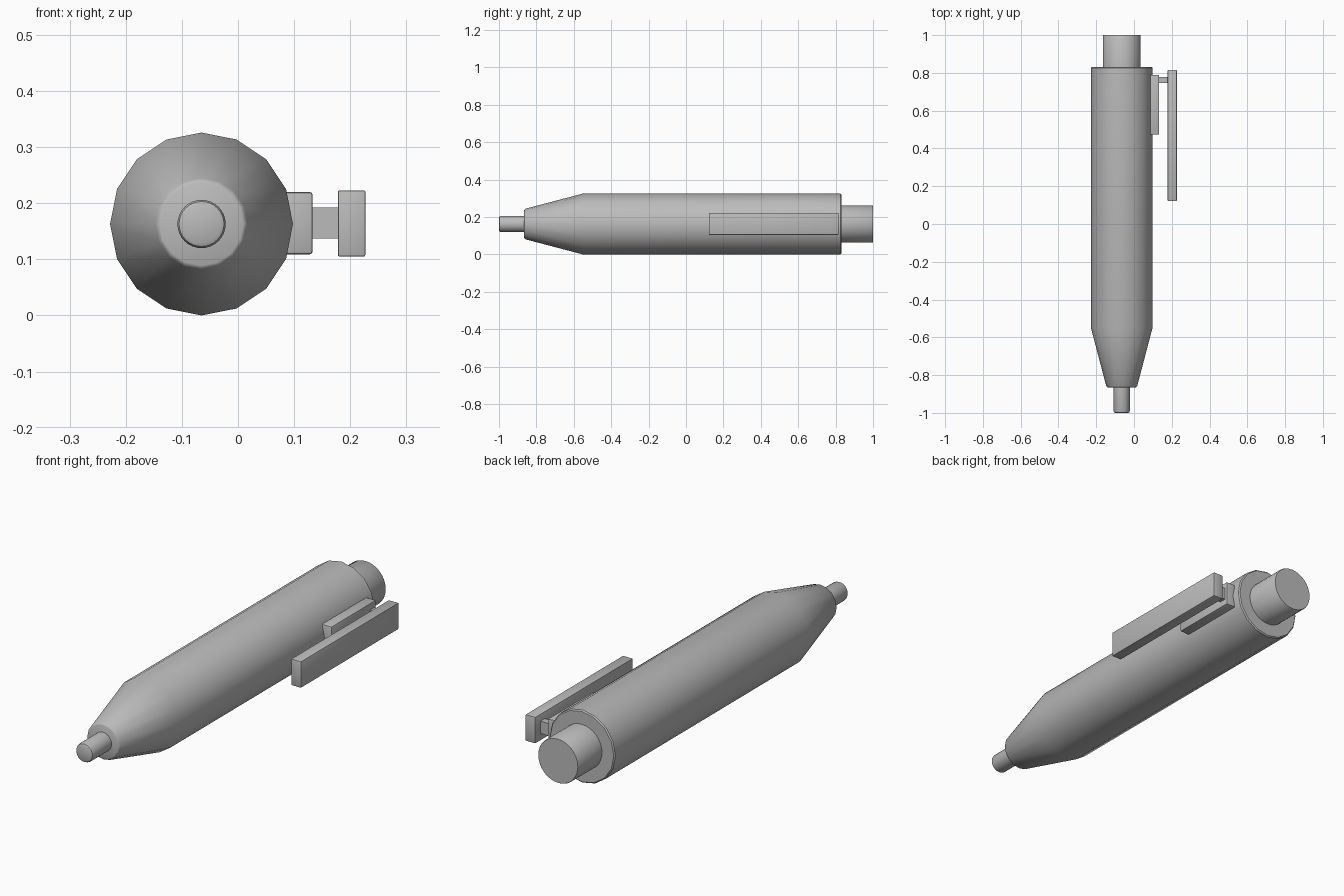
import bpy, bmesh, math
from mathutils import Vector

cube = bpy.data.objects.get("Cube")
if cube:
    bpy.data.objects.remove(cube, do_unlink=True)

AXIS_X, AXIS_Z = -0.065, 0.163

grey = bpy.data.materials.new("plain grey")
grey.use_nodes = True
grey.diffuse_color = (0.5, 0.5, 0.5, 1)
grey.node_tree.nodes["Principled BSDF"].inputs["Base Color"].default_value = (0.5, 0.5, 0.5, 1)


def finish(name, bm, angle):
    bmesh.ops.recalc_face_normals(bm, faces=bm.faces)
    mesh = bpy.data.meshes.new(name)
    bm.to_mesh(mesh)
    bm.free()
    mesh.materials.append(grey)
    obj = bpy.data.objects.new(name, mesh)
    bpy.context.collection.objects.link(obj)
    bpy.ops.object.select_all(action="DESELECT")
    obj.select_set(True)
    bpy.context.view_layer.objects.active = obj
    bpy.ops.object.shade_smooth_by_angle(angle=math.radians(angle))
    return obj


def turned(name, profile, sides):
    """Capped solid turned about the pen's long axis from (y, radius) pairs."""
    bm = bmesh.new()
    rings = []
    for y, r in profile:
        angles = [math.tau * i / sides for i in range(sides)]
        rings.append([bm.verts.new((AXIS_X + r * math.sin(a), y, AXIS_Z + r * math.cos(a)))
                      for a in angles])
    for a, b in zip(rings, rings[1:]):
        for i in range(sides):
            j = (i + 1) % sides
            bm.faces.new((a[i], a[j], b[j], b[i]))
    bm.faces.new(rings[0])
    bm.faces.new(rings[-1])
    return finish(name, bm, 40)


def block(name, low, high, bevel):
    """Box between two corners with slightly softened edges."""
    low, high = Vector(low), Vector(high)
    bm = bmesh.new()
    bmesh.ops.create_cube(bm, size=1)
    for v in bm.verts:
        v.co = (low + high) / 2 + v.co * (high - low)
    if bevel:
        bmesh.ops.bevel(bm, geom=bm.edges[:], offset=bevel, segments=2,
                        profile=0.5, affect="EDGES")
    return finish(name, bm, 30)


# Barrel with tapered front
turned("barrel", [(-0.865, 0.074), (-0.863, 0.078), (-0.858, 0.082), (-0.55, 0.163),
                  (0.826, 0.163), (0.831, 0.158)], 16)

# Writing tip and push button
turned("tip", [(-1.0, 0.034), (-0.997, 0.040), (-0.99, 0.043), (-0.84, 0.043)], 32)
turned("push_button", [(0.8, 0.1), (0.997, 0.1), (1.0, 0.098)], 32)

# Pocket clip: mount on the barrel, short link, long plate
block("clip_mount", (0.06, 0.473, 0.109), (0.133, 0.79, 0.22), 0.005)
block("clip_link", (0.125, 0.747, 0.137), (0.185, 0.778, 0.192), 0)
block("clip_plate", (0.178, 0.122, 0.105), (0.227, 0.815, 0.223), 0.003)
